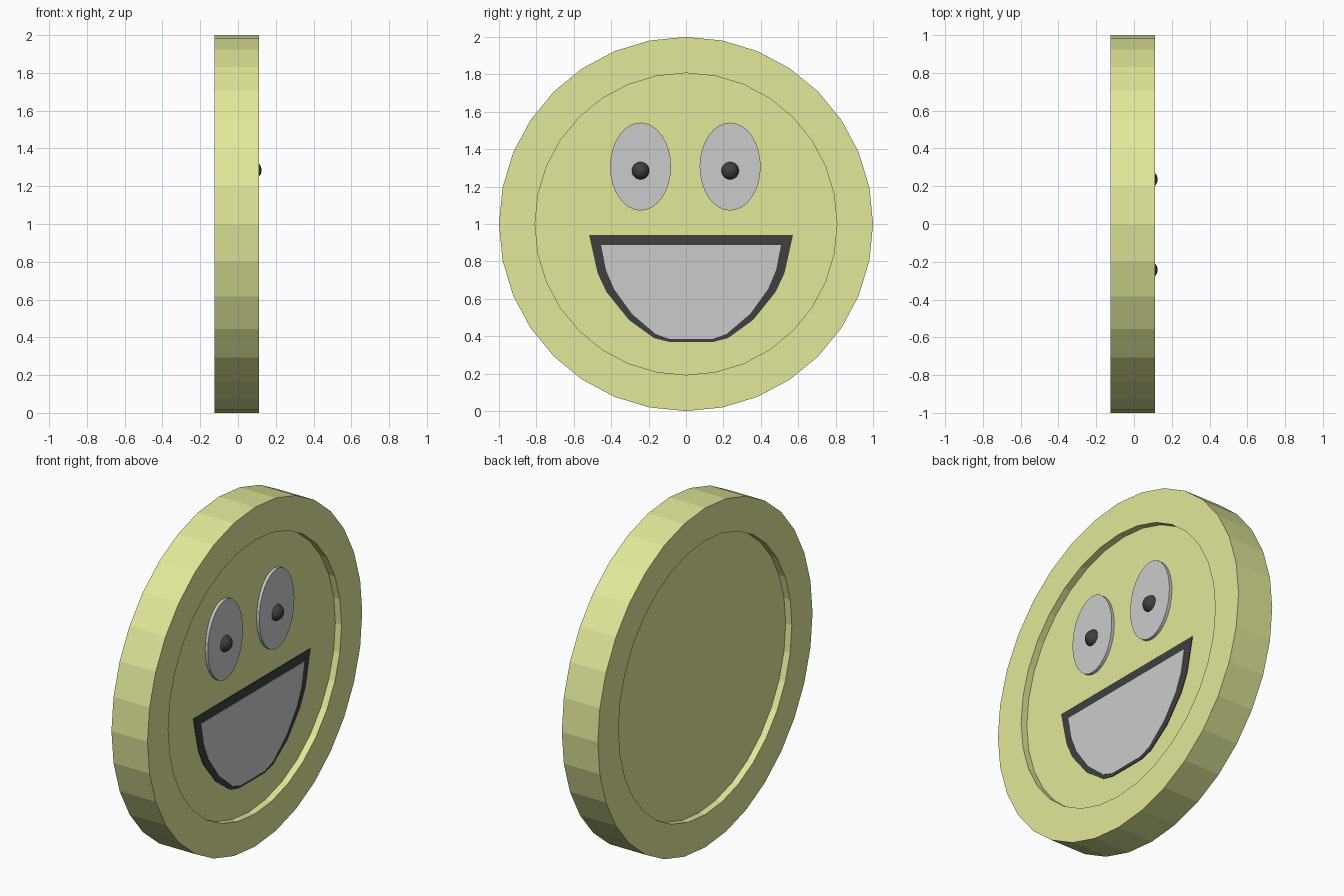
import bpy, bmesh
from math import sin, cos, tau

if "Cube" in bpy.data.objects:
    bpy.data.objects.remove(bpy.data.objects["Cube"])


def material(name, color):
    m = bpy.data.materials.new(name)
    m.diffuse_color = (*color, 1)
    m.use_nodes = True
    m.node_tree.nodes["Principled BSDF"].inputs["Base Color"].default_value = m.diffuse_color
    return m


YELLOW = material("yellow", (0.76, 0.81, 0.32))
BLACK = material("black", (0.05, 0.05, 0.05))


def ellipse(ry, rz, cy=0, cz=1, n=32):
    return [(cy + ry * sin(tau * i / n), cz + rz * cos(tau * i / n)) for i in range(n)]


def loft(name, sections, mat=None):
    """Bridge (x, yz outline) sections in order and cap both ends."""
    bm = bmesh.new()
    rings = [[bm.verts.new((x, y, z)) for y, z in pts] for x, pts in sections]
    n = len(rings[0])
    for a, b in zip(rings, rings[1:]):
        for i in range(n):
            j = (i + 1) % n
            bm.faces.new((a[i], a[j], b[j], b[i]))
    bm.faces.new(rings[0])
    bm.faces.new(rings[-1])
    bmesh.ops.recalc_face_normals(bm, faces=bm.faces)
    me = bpy.data.meshes.new(name)
    bm.to_mesh(me)
    bm.free()
    ob = bpy.data.objects.new(name, me)
    bpy.context.collection.objects.link(ob)
    if mat:
        me.materials.append(mat)
    return ob


def mirrored(half, cy=0.027):
    return [(cy + y, z) for y, z in half] + [(cy - y, z) for y, z in reversed(half)]


# Coin body, recessed on both faces
FLOOR = 0.07
outer, inner = ellipse(1, 1), ellipse(0.807, 0.807)
loft("coin", [(-0.085, inner), (-0.125, inner), (-0.125, outer),
              (0.11, outer), (0.11, inner), (FLOOR, inner)], YELLOW)

# Eyes and pupils
for side, y in (("left", -0.243), ("right", 0.236)):
    eye = ellipse(0.163, 0.235, y, 1.307)
    loft(f"{side}_eye", [(FLOOR - 0.01, eye), (FLOOR + 0.018, eye)])
    bpy.ops.mesh.primitive_uv_sphere_add(segments=32, ring_count=16, radius=0.048,
                                         location=(0.077, y, 1.285))
    pupil = bpy.context.object
    pupil.name = f"{side}_pupil"
    pupil.data.materials.append(BLACK)
    bpy.ops.object.shade_smooth()

# Mouth outline with the teeth plate on top
lips = mirrored([(0.545, 0.941), (0.50, 0.738), (0.452, 0.636),
                 (0.332, 0.487), (0.198, 0.39), (0.12, 0.37)])
teeth = mirrored([(0.481, 0.888), (0.455, 0.754), (0.412, 0.652),
                  (0.316, 0.519), (0.19, 0.412), (0.115, 0.385)])
loft("mouth", [(FLOOR - 0.01, lips), (FLOOR + 0.004, lips)], BLACK)
loft("teeth", [(FLOOR - 0.005, teeth), (FLOOR + 0.007, teeth)])
